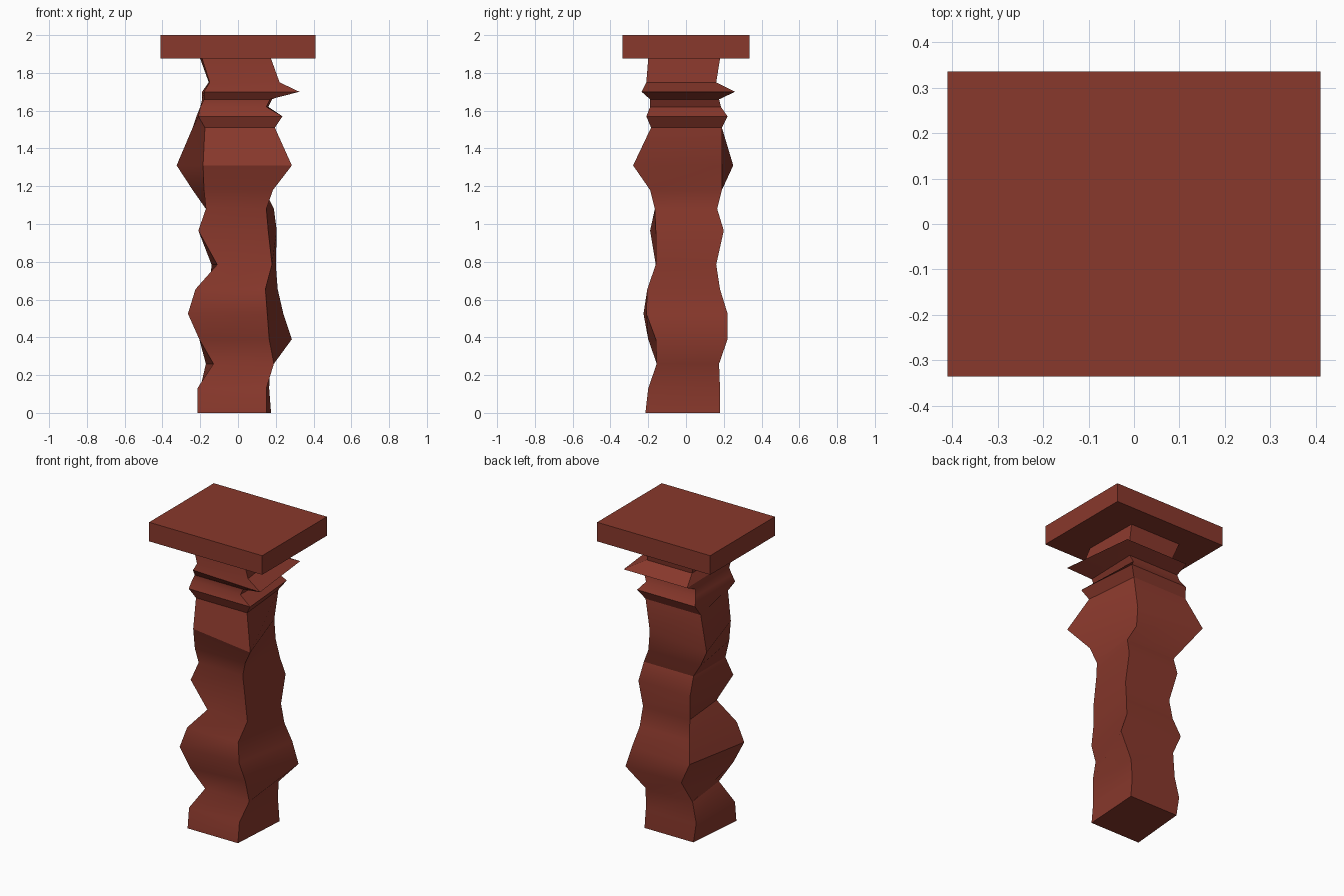
import bpy, bmesh, math

mat = bpy.data.materials.new("red_brown")
mat.diffuse_color = (0.25, 0.04, 0.025, 1)


def finish(name, bm):
    bmesh.ops.recalc_face_normals(bm, faces=bm.faces)
    mesh = bpy.data.meshes.new(name)
    bm.to_mesh(mesh)
    bm.free()
    ob = bpy.data.objects.new(name, mesh)
    bpy.context.collection.objects.link(ob)
    mesh.materials.append(mat)
    return ob


# Rough column rings: z, corner x (front left, front right, back right, back left), front y, back y
rings = [
    (0.00, -.215, .15, .175, -.18, -.215, .18),
    (0.13, -.215, .15, .165, -.20, -.20, .18),
    (0.26, -.13, .19, .17, -.17, -.155, .175),
    (0.39, -.205, .165, .285, -.12, -.18, .22),
    (0.525, -.265, .155, .24, -.18, -.21, .22),
    (0.655, -.225, .145, .21, -.15, -.205, .18),
    (0.785, -.11, .18, .20, -.14, -.16, .16),
    (0.965, -.21, .16, .205, -.17, -.175, .20),
    (1.08, -.17, .15, .19, -.17, -.165, .165),
    (1.18, -.18, .185, .14, -.24, -.19, .19),
    (1.31, -.185, .285, .13, -.325, -.20, .19),
    (1.51, -.175, .195, .16, -.24, -.185, .19),
    (1.57, -.21, .235, .20, -.22, -.21, .22),
    (1.62, -.20, .15, .16, -.20, -.19, .185),
    (1.66, -.18, .17, .18, -.19, -.19, .175),
    (1.70, -.18, .325, .27, -.19, -.21, .26),
    (1.75, -.15, .22, .17, -.155, -.21, .16),
    (1.875, -.19, .175, .17, -.20, -.20, .18),
]
# Corners pushed out beyond their ring: (ring, corner) -> y shift
push = {(3, 0): -.02, (3, 1): .02, (4, 0): -.015, (7, 0): -.015, (7, 1): .015,
        (10, 1): -.08, (10, 3): .06, (15, 1): -.025}

bm = bmesh.new()
loops = []
for r, (z, fl, fr, br, bl, yf, yb) in enumerate(rings):
    corners = [(fl, yf), (fr, yf), (br, yb), (bl, yb)]
    loops.append([bm.verts.new((x, y + push.get((r, c), 0), z))
                  for c, (x, y) in enumerate(corners)])
for a, b in zip(loops, loops[1:]):
    for i in range(4):
        j = (i + 1) % 4
        bm.faces.new((a[i], a[j], b[j], b[i]))
bm.faces.new(loops[0][::-1])
bm.faces.new(loops[-1])
column = finish("column", bm)
bpy.context.view_layer.objects.active = column
column.select_set(True)
bpy.ops.object.shade_smooth_by_angle(angle=math.radians(30))

# Flat slab on top
bm = bmesh.new()
bmesh.ops.create_cube(bm, size=1)
for v in bm.verts:
    v.co = (v.co.x * .82, v.co.y * .67, v.co.z * .125 + 1.9375)
finish("top_slab", bm)
